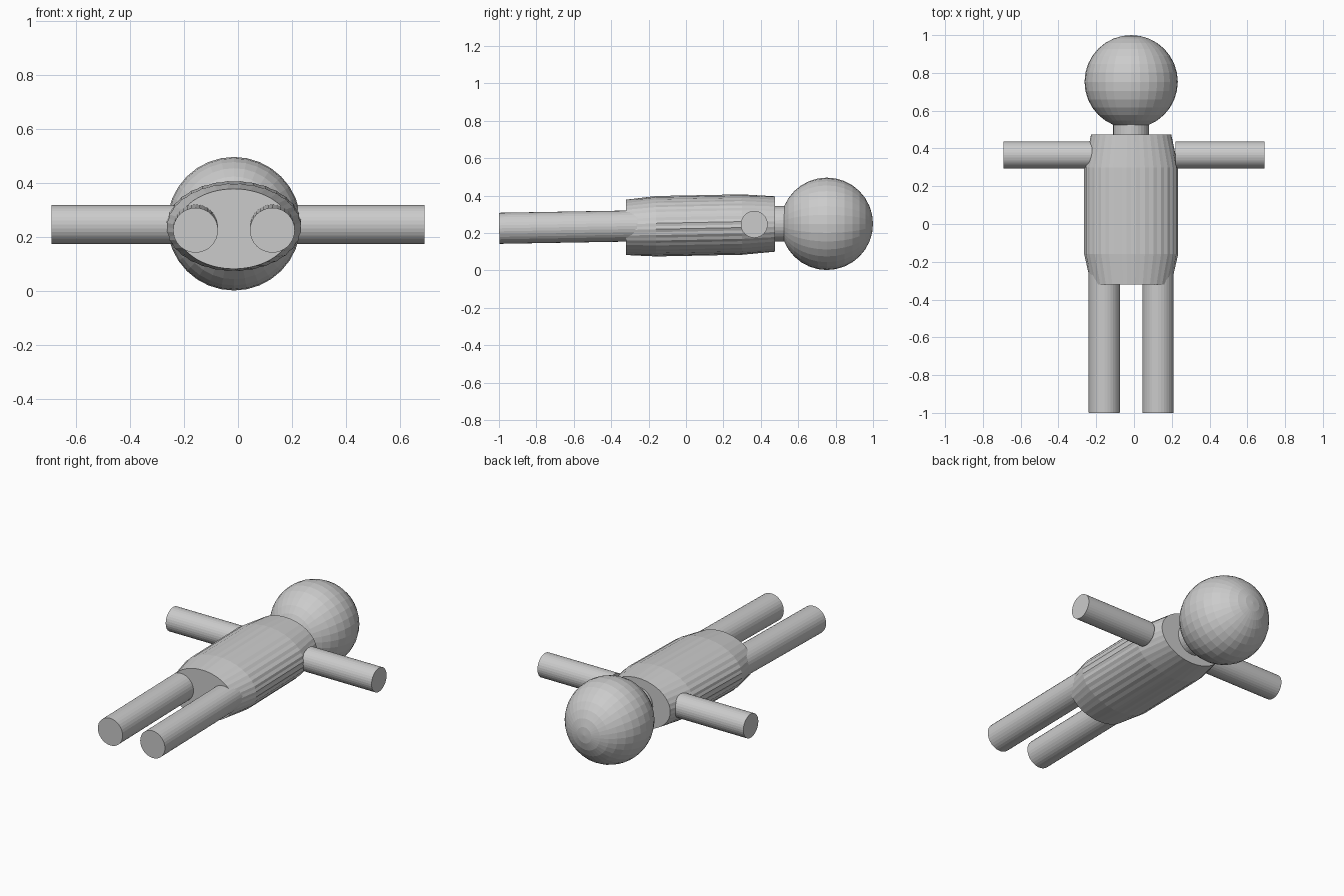
import bpy, bmesh
from math import sin, cos, pi
from mathutils import Vector

if "Cube" in bpy.data.objects:
    bpy.data.objects.remove(bpy.data.objects["Cube"])

CX = -0.015  # body centre line


def rod(name, a, b, radius, sides=32):
    """Capped cylinder running from point a to point b."""
    a, b = Vector(a), Vector(b)
    bpy.ops.mesh.primitive_cylinder_add(vertices=sides, radius=radius,
                                        depth=(b - a).length, location=(a + b) / 2)
    ob = bpy.context.object
    ob.name = name
    ob.rotation_mode = 'QUATERNION'
    ob.rotation_quaternion = (b - a).to_track_quat('Z', 'Y')
    return ob


# Head, poles along the body axis
bpy.ops.mesh.primitive_uv_sphere_add(segments=32, ring_count=16, radius=0.247,
                                     location=(CX, 0.753, 0.249),
                                     rotation=(-pi / 2, 0, 0))
bpy.context.object.name = "head"

# Neck
rod("neck", (CX, 0.43, 0.249), (CX, 0.56, 0.25), 0.095)

# Torso: oval rings lofted along y, lightly fluted, tapered at both ends
RINGS = [  # y, half width, centre z, half height, flute depth
    (-0.32, 0.212, 0.230, 0.148, 0.0),
    (-0.16, 0.248, 0.236, 0.161, 0.008),
    (0.30, 0.248, 0.245, 0.161, 0.008),
    (0.475, 0.212, 0.248, 0.148, 0.0),
]
SIDES = 64
bm = bmesh.new()
loops = []
for y, hw, zc, hz, flute in RINGS:
    loop = []
    for i in range(SIDES):
        t = 2 * pi * i / SIDES
        k = 1 + (flute if i % 2 else -flute)
        loop.append(bm.verts.new((CX + hw * k * cos(t), y, zc + hz * k * sin(t))))
    loops.append(loop)
for lo, hi in zip(loops, loops[1:]):
    for i in range(SIDES):
        j = (i + 1) % SIDES
        bm.faces.new((lo[i], lo[j], hi[j], hi[i]))
bm.faces.new(loops[0])
bm.faces.new(loops[-1])
bmesh.ops.recalc_face_normals(bm, faces=bm.faces)
mesh = bpy.data.meshes.new("torso")
bm.to_mesh(mesh)
bm.free()
bpy.context.collection.objects.link(bpy.data.objects.new("torso", mesh))

# Arms and legs, one pair per side
for side, s in (("left", -1), ("right", 1)):
    inner = 0.22 if s > 0 else -0.20
    rod(side + "_arm", (inner, 0.365, 0.246), (s * 0.69, 0.365, 0.246), 0.072)
    x = CX + s * 0.142
    rod(side + "_leg", (x, -0.20, 0.239), (x, -0.999, 0.225), 0.083)
